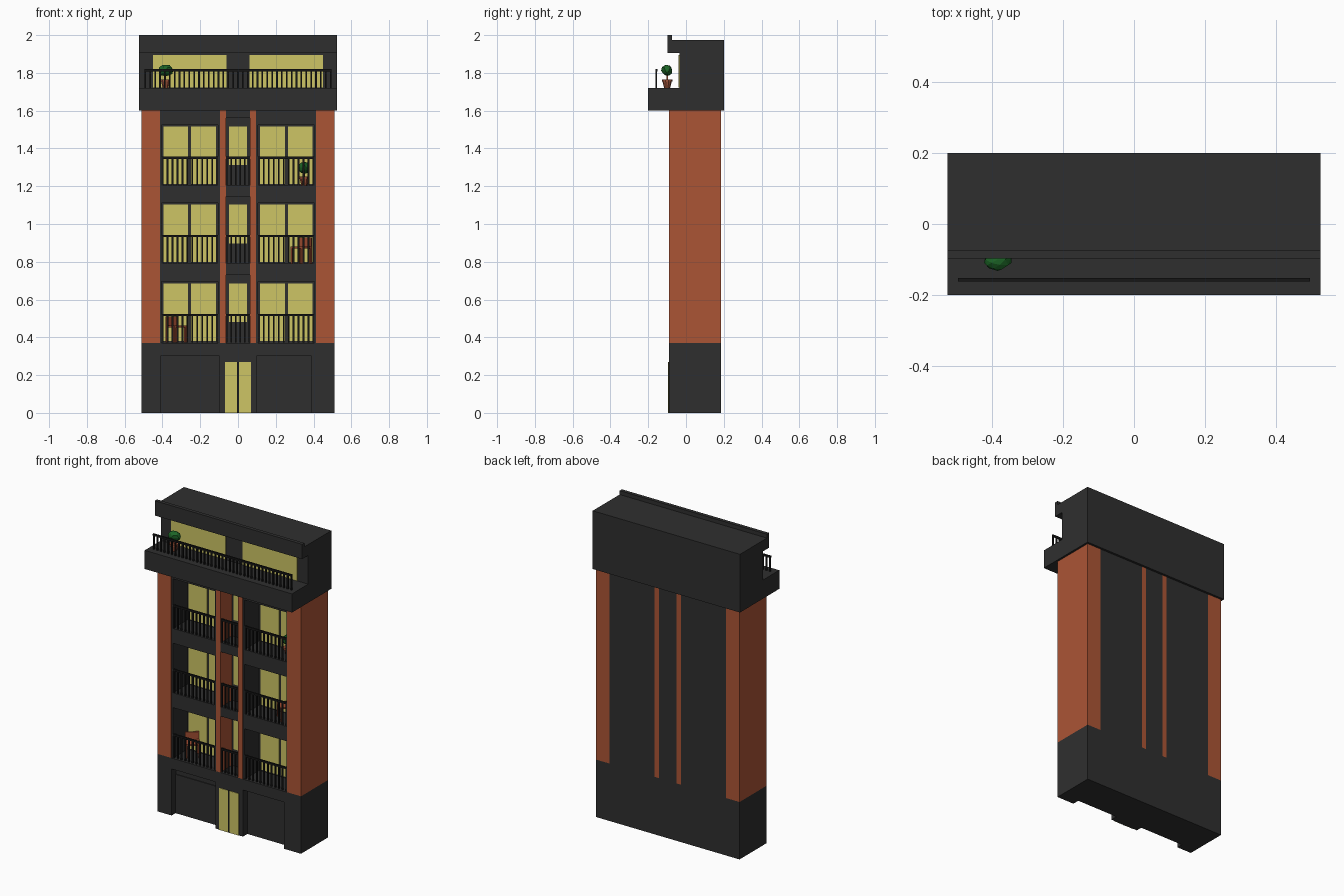
import bpy, bmesh, math, random
from mathutils import Matrix, Vector

if "Cube" in bpy.data.objects:
    bpy.data.objects.remove(bpy.data.objects["Cube"])

random.seed(4)


def material(name, r, g, b):
    m = bpy.data.materials.new(name)
    m.diffuse_color = (r, g, b, 1)
    m.use_nodes = True
    m.node_tree.nodes["Principled BSDF"].inputs["Base Color"].default_value = m.diffuse_color
    return m


DARK = material("charcoal", .028, .028, .028)
BRICK = material("brick", .41, .09, .036)
GLASS = material("lit glass", .61, .56, .13)
METAL = material("black metal", .008, .008, .008)
LEAF = material("leaf green", .012, .13, .02)
WOOD = material("rust wood", .36, .075, .032)
POT = material("terracotta", .34, .085, .04)


def finish(name, bm, mat):
    me = bpy.data.meshes.new(name)
    bm.to_mesh(me)
    bm.free()
    me.materials.append(mat)
    ob = bpy.data.objects.new(name, me)
    bpy.context.collection.objects.link(ob)
    return ob


def boxes(name, mat, *items):
    """One object of boxes, each (x0, x1, y0, y1, z0, z1)."""
    bm = bmesh.new()
    for x0, x1, y0, y1, z0, z1 in items:
        m = Matrix.Translation(((x0 + x1) / 2, (y0 + y1) / 2, (z0 + z1) / 2)) \
            @ Matrix.Diagonal((x1 - x0, y1 - y0, z1 - z0, 1))
        bmesh.ops.create_cube(bm, size=1, matrix=m)
    return finish(name, bm, mat)


def both(*items):
    """Boxes plus their mirror images across x = 0."""
    return list(items) + [(-b[1], -b[0], *b[2:]) for b in items]


def railing(name, x0, x1, y, z0, z1, gaps, w=.009):
    bars = [(x0, x1, y - .005, y + .005, z1 - .012, z1)]
    for i in range(gaps + 1):
        c = x0 + w / 2 + (x1 - x0 - w) * i / gaps
        bars.append((c - w / 2, c + w / 2, y - .004, y + .004, z0, z1 - .012))
    boxes(name, METAL, *bars)


F, B = -.09, .186          # front and back of the main block
XO, XP, XF, XC = .512, .414, .0955, .0635   # outer, pillar, fin outside, fin inside
WY, CY = .065, .03         # window wall depth: side bays, centre bay

# Ground floor with two shallow garage recesses
boxes("base", DARK, (-XO, XO, -.045, B, 0, .37), (-XO, XO, F, -.045, .30, .37),
      (-XO, -.41, F, -.045, 0, .30), (-.098, .098, F, -.045, 0, .30),
      (.39, XO, F, -.045, 0, .30))
boxes("garage_door", DARK, (-.41, -.098, -.05, -.045, 0, .25))
boxes("entrance_door", GLASS, *both((.006, .07, F - .003, F, 0, .27)))
boxes("entrance_mullion", METAL, (-.006, .006, F - .004, F, 0, .27))

# Brick pillars and fins run through to the back
boxes("brick_pillars", BRICK, *both((XP, XO, F, B, .37, 1.6)))
boxes("brick_fins", BRICK, *both((XF, XC, F, B, .37, 1.6)) if XF < XC
      else both((XC, XF, F, B, .37, 1.6)))

# Window walls and dark bay linings
boxes("bay_walls", DARK, *both((XF, XP, WY, B, .37, 1.6)), (-XC, XC, CY, B, .37, 1.6))
boxes("bay_linings", DARK, *both((XF, XF + .01, F + .005, WY, .37, 1.6),
                                 (XP - .01, XP, F + .005, WY, .37, 1.6)))

# Floor slabs
for z0, z1 in ((.695, .79), (1.11, 1.205), (1.525, 1.6)):
    boxes("floor_slab", DARK, *both((XF + .01, XP - .01, F + .005, WY, z0, z1)),
          (-XC, XC, F + .005, CY, z0 + .035, z1))

# Windows and railings for each floor
for f in (.372, .79, 1.205):
    boxes("bay_windows", GLASS, *both((.117, .249, WY - .005, WY, f + .008, f + .312),
                                      (.264, .395, WY - .005, WY, f + .008, f + .312)))
    boxes("centre_window", GLASS, (-.048, .048, CY - .005, CY, f + .108, f + .312))
    for s in (-1, 1):
        railing("bay_railing", *sorted((s * XF + s * .01, s * XP - s * .01)),
                -.078, f, f + .152, 11)
    railing("centre_railing", -XC, XC, -.078, f, f + .152, 5)

# Penthouse: terrace slab, body, roof and parapet
boxes("terrace_slab", DARK, (-.525, .525, -.2, .2, 1.6, 1.72))
boxes("penthouse_body", DARK, (-.525, .525, -.035, .2, 1.72, 1.905))
boxes("roof", DARK, (-.525, .525, -.097, .2, 1.905, 1.975))
boxes("parapet", DARK, (-.525, .525, -.097, -.074, 1.975, 2.0))
boxes("penthouse_windows", GLASS, *both((.06, .45, -.04, -.035, 1.722, 1.895)))
railing("terrace_railing", -.495, .495, -.157, 1.72, 1.82, 38)


def plant(x, y, z, turn):
    """Potted shrub with faceted foliage."""
    at = Matrix.Translation((x, y, z))
    bm = bmesh.new()
    for r0, r1, z0, z1 in ((.016, .024, 0, .034), (.028, .028, .034, .046)):
        bmesh.ops.create_cone(bm, cap_ends=True, segments=10, radius1=r0, radius2=r1,
                              depth=z1 - z0,
                              matrix=at @ Matrix.Translation((0, 0, (z0 + z1) / 2)))
    finish("plant_pot", bm, POT)
    boxes("plant_stem", WOOD, (x - .004, x + .004, y - .004, y + .004, z + .045, z + .08))
    bm = bmesh.new()
    bmesh.ops.create_icosphere(bm, subdivisions=2, radius=1)
    for v in bm.verts:
        v.co *= random.uniform(.84, 1.06)
    bm.transform(at @ Matrix.Translation((0, 0, .093)) @ Matrix.Rotation(turn, 4, 'Z')
                 @ Matrix.Diagonal((.041, .031, .032, 1)))
    finish("plant_foliage", bm, LEAF)


plant(-.384, -.1, 1.72, 0)
plant(.35, .01, 1.205, math.pi / 2)


def chair(x, y, z, turn):
    """Balcony chair: seat, backrest and four legs."""
    w, d, t = .042, .038, .005
    parts = [(-w, w, -d, d, .08, .09), (-w, w, d - .008, d, .09, .138)]
    for lx in (-w, w - 2 * t):
        for ly in (-d, d - 2 * t):
            parts.append((lx, lx + 2 * t, ly, ly + 2 * t, 0, .08))
    ob = boxes("balcony_chair", WOOD, *parts)
    ob.data.transform(Matrix.Translation((x, y, z)) @ Matrix.Rotation(turn, 4, 'Z'))


chair(-.328, .005, .372, math.radians(40))
chair(.334, .005, .79, math.radians(-40))
